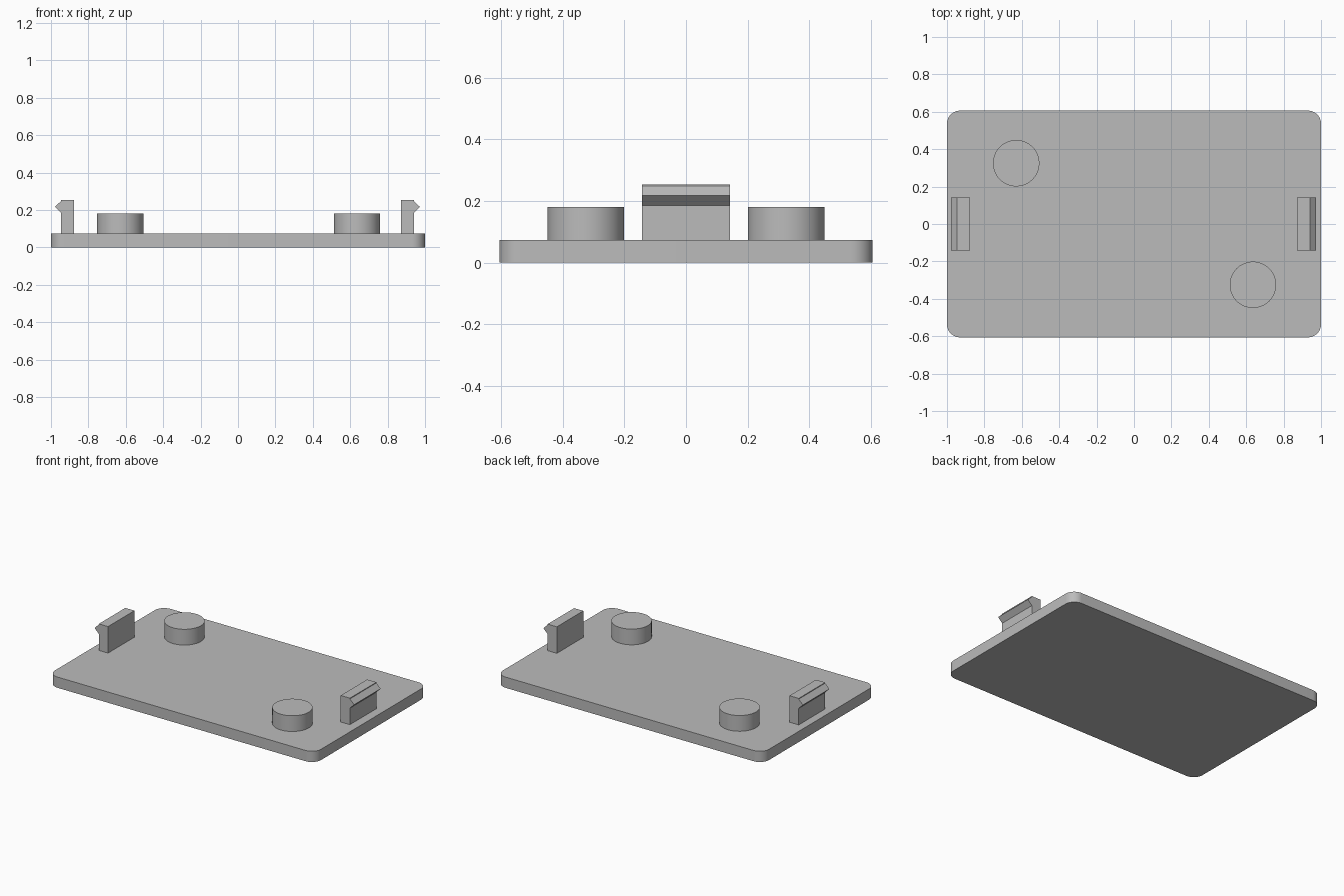
import bpy
import bmesh
from math import cos, sin, pi, radians
from mathutils import Vector

cube = bpy.data.objects.get("Cube")
if cube:
    bpy.data.objects.remove(cube, do_unlink=True)

grey = bpy.data.materials.new("plain grey")
grey.use_nodes = True
colour = (0.5, 0.5, 0.5, 1)
grey.diffuse_color = colour
grey.node_tree.nodes["Principled BSDF"].inputs["Base Color"].default_value = colour

PLATE_TOP = 0.073


def extrude(name, outline, direction):
    """Closed prism from a flat outline swept along a direction."""
    bm = bmesh.new()
    face = bm.faces.new([bm.verts.new(p) for p in outline])
    swept = bmesh.ops.extrude_face_region(bm, geom=[face])["geom"]
    verts = [v for v in swept if isinstance(v, bmesh.types.BMVert)]
    bmesh.ops.translate(bm, verts=verts, vec=Vector(direction))
    bmesh.ops.recalc_face_normals(bm, faces=bm.faces)
    mesh = bpy.data.meshes.new(name)
    bm.to_mesh(mesh)
    bm.free()
    mesh.materials.append(grey)
    obj = bpy.data.objects.new(name, mesh)
    bpy.context.collection.objects.link(obj)
    bpy.ops.object.select_all(action='DESELECT')
    obj.select_set(True)
    bpy.context.view_layer.objects.active = obj
    bpy.ops.object.shade_smooth_by_angle(angle=radians(30))
    return obj


def arc(x, y, z, radius, start, sweep, steps):
    return [(x + radius * cos(start + sweep * i / steps),
             y + radius * sin(start + sweep * i / steps), z)
            for i in range(steps + 1)]


# Base plate with rounded corners
half_x, half_y, corner = 1.0, 0.606, 0.07
outline = []
for i, (sx, sy) in enumerate([(1, 1), (-1, 1), (-1, -1), (1, -1)]):
    outline += arc(sx * (half_x - corner), sy * (half_y - corner), 0,
                   corner, i * pi / 2, pi / 2, 12)
extrude("base_plate", outline, (0, 0, PLATE_TOP))

# Round pegs on opposite corners
for name, x, y in [("left_peg", 0.636, -0.325), ("right_peg", -0.63, 0.325)]:
    circle = arc(x, y, PLATE_TOP, 0.124, 0, 2 * pi, 64)[:-1]
    extrude(name, circle, (0, 0, 0.107))

# Snap clips with outward barbs
profile = [(0.874, PLATE_TOP), (0.943, PLATE_TOP), (0.943, 0.185),
           (0.975, 0.217), (0.943, 0.248), (0.943, 0.253), (0.874, 0.253)]
for name, side in [("left_clip", 1), ("right_clip", -1)]:
    points = [(side * x - 0.003, -0.142, z) for x, z in profile]
    extrude(name, points, (0, 0.284, 0))
